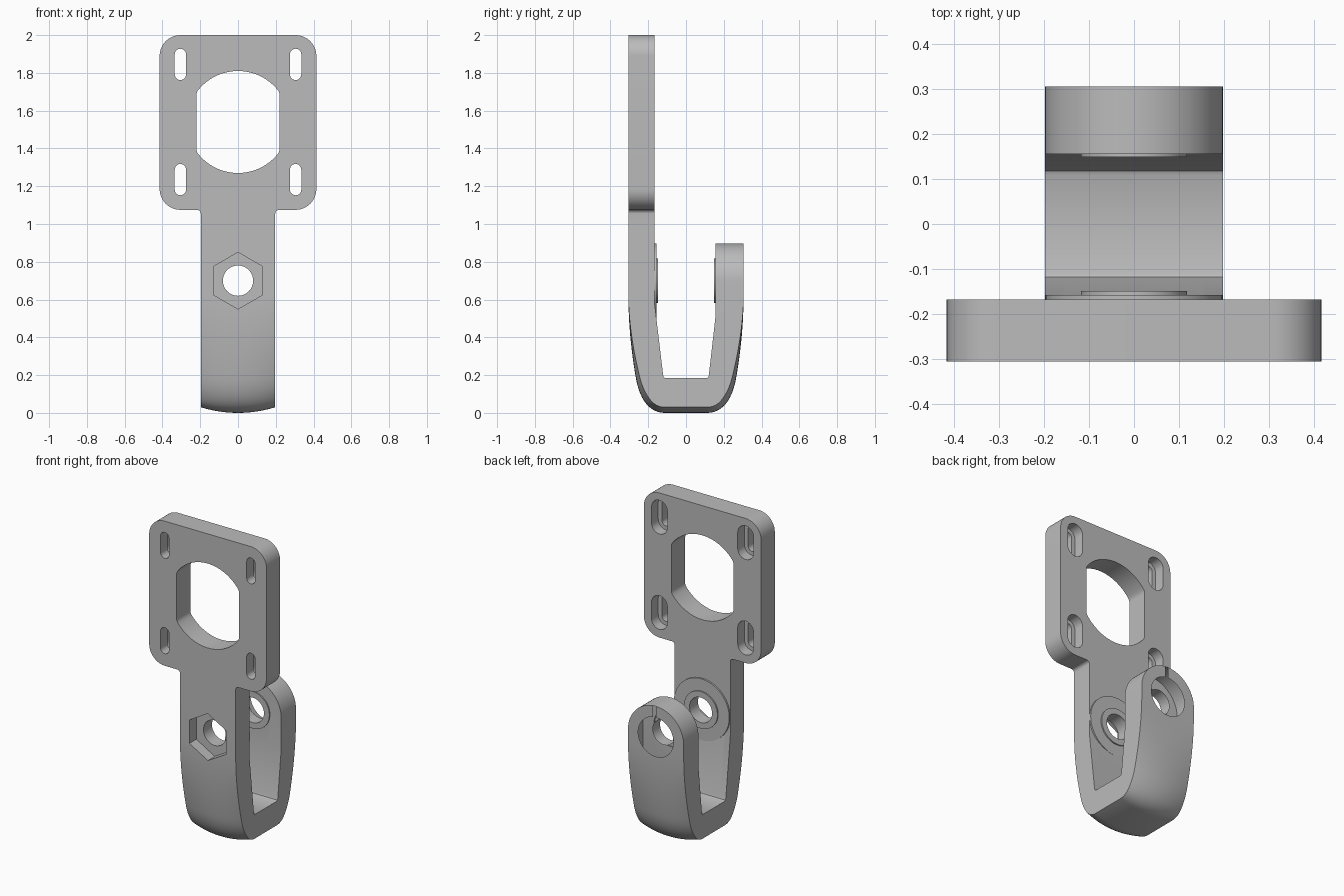
import bpy, bmesh, math
from mathutils import Vector
from mathutils.geometry import interpolate_bezier

cube = bpy.data.objects.get("Cube")
if cube:
    bpy.data.objects.remove(cube, do_unlink=True)

HALF = 0.197        # half width of the hook
FRONT, BACK = -0.305, -0.167   # faces of the plate
PIVOT = 0.70        # height of the bolt axis
NECK = 1.0          # where the hook meets the plate

grey = bpy.data.materials.new("light_grey")
grey.use_nodes = True
grey.diffuse_color = (0.5, 0.5, 0.5, 1)
grey.node_tree.nodes["Principled BSDF"].inputs["Base Color"].default_value = (0.5, 0.5, 0.5, 1)


def make_object(name, bm):
    bmesh.ops.recalc_face_normals(bm, faces=bm.faces)
    mesh = bpy.data.meshes.new(name)
    bm.to_mesh(mesh)
    bm.free()
    mesh.materials.append(grey)
    obj = bpy.data.objects.new(name, mesh)
    bpy.context.collection.objects.link(obj)
    return obj


def prism(name, outline, y0, y1):
    """Extrude an x-z outline from y0 to y1."""
    bm = bmesh.new()
    face = bm.faces.new([bm.verts.new((x, y0, z)) for x, z in outline])
    moved = bmesh.ops.extrude_face_region(bm, geom=[face])["geom"]
    verts = [v for v in moved if isinstance(v, bmesh.types.BMVert)]
    bmesh.ops.translate(bm, verts=verts, vec=(0, y1 - y0, 0))
    return make_object(name, bm)


def arc(cx, cz, r, a0, a1, n=12):
    angles = [math.radians(a0 + (a1 - a0) * i / n) for i in range(n + 1)]
    return [(cx + r * math.cos(a), cz + r * math.sin(a)) for a in angles]


def ring(r, n=64, turn=0):
    return arc(0, PIVOT, r, turn, turn + 360, n)[:-1]


def slot(cx, cz, r, half_height):
    d = half_height - r
    return arc(cx, cz + d, r, 0, 180) + arc(cx, cz - d, r, 180, 360)


def combine(target, tool, operation):
    """Apply a boolean and remove its tool."""
    tool.hide_render = True
    mod = target.modifiers.new(operation.lower(), 'BOOLEAN')
    mod.operation = operation
    mod.solver = 'EXACT'
    mod.object = tool
    bpy.context.view_layer.objects.active = target
    bpy.ops.object.modifier_apply(modifier=mod.name)
    bpy.data.objects.remove(tool, do_unlink=True)


# Mounting plate with rounded corners and a short filleted neck
right_side = ([(HALF, NECK)] + arc(HALF + 0.02, 1.055, 0.02, 180, 90, 6)
              + arc(0.305, 1.185, 0.11, -90, 0) + arc(0.305, 1.89, 0.11, 0, 90))
plate = prism("mounting_plate", right_side + [(-x, z) for x, z in reversed(right_side)], FRONT, BACK)

# Round opening with flattened sides
opening = [(max(-0.22, min(0.22, x)), z) for x, z in arc(0, 1.54, 0.27, 0, 360, 96)[:-1]]
combine(plate, prism("opening_cutter", opening, -0.4, 0), 'DIFFERENCE')

# Four screw slots, recessed from behind
for x in (-0.305, 0.305):
    for z in (1.235, 1.845):
        combine(plate, prism("slot_cutter", slot(x, z, 0.03, 0.083), -0.4, 0), 'DIFFERENCE')
        combine(plate, prism("recess_cutter", slot(x, z, 0.056, 0.108), -0.235, 0), 'DIFFERENCE')

# Hook: a U section swept across x, crowned underneath, with a round back arm
flank = interpolate_bezier(Vector((0.305, 0.62)), Vector((0.305, 0.45)),
                           Vector((0.285, 0.3)), Vector((0.268, 0.2)), 10)
heel = interpolate_bezier(Vector((0.268, 0.2)), Vector((0.25, 0.08)),
                          Vector((0.2, 0)), Vector((0.11, 0)), 14)
back_outer = list(flank) + list(heel[1:])
outer = [Vector((-p.x, p.y)) for p in back_outer] + list(reversed(back_outer))
inner = [(0.155, 0.5), (0.121, 0.2), (0.117, 0.188), (0.108, 0.184),
         (-0.108, 0.184), (-0.117, 0.188), (-0.121, 0.2), (BACK, 0.585)]


def section(x):
    k = (x / HALF) ** 2
    top = PIVOT + math.sqrt(max(0, HALF ** 2 - x * x))
    points = [(FRONT, NECK)]
    for i, p in enumerate(outer):
        tangent = outer[min(i + 1, len(outer) - 1)] - outer[max(i - 1, 0)]
        normal = Vector((-tangent.y, tangent.x)).normalized()
        weight = min(1, max(0, (0.62 - p.y) / 0.55)) ** 1.5
        points.append(tuple(p + normal * 0.03 * k * weight))
    return points + [(-FRONT, top), (0.155, top)] + inner + [(BACK, NECK)]


bm = bmesh.new()
steps = 32
rows = []
for i in range(steps + 1):
    x = -HALF * math.cos(math.pi * i / steps)
    rows.append([bm.verts.new((x, y, z)) for y, z in section(x)])
for a, b in zip(rows, rows[1:]):
    for j in range(len(a)):
        k = (j + 1) % len(a)
        bm.faces.new((a[j], a[k], b[k], b[j]))
bm.faces.new(rows[0])
bm.faces.new(rows[-1])
hook = make_object("hook", bm)

# Raised washers on the inner faces
combine(hook, prism("front_disc", ring(0.196), -0.2, -0.157), 'UNION')
combine(hook, prism("front_washer", ring(0.118), -0.22, -0.149), 'UNION')
combine(hook, prism("back_washer", ring(0.118), 0.148, 0.2), 'UNION')

# Bolt hole, hexagonal nut pocket and bolt head recess
combine(hook, prism("bolt_cutter", ring(0.08), -0.5, 0.5), 'DIFFERENCE')
combine(hook, prism("nut_cutter", ring(0.15, 6, 30), -0.4, -0.235), 'DIFFERENCE')
combine(hook, prism("head_cutter", ring(0.125), 0.225, 0.4), 'DIFFERENCE')

# Smooth the curves and keep the edges sharp
bpy.ops.object.select_all(action='DESELECT')
for obj in (plate, hook):
    obj.select_set(True)
bpy.context.view_layer.objects.active = hook
bpy.ops.object.shade_smooth_by_angle(angle=math.radians(30))
